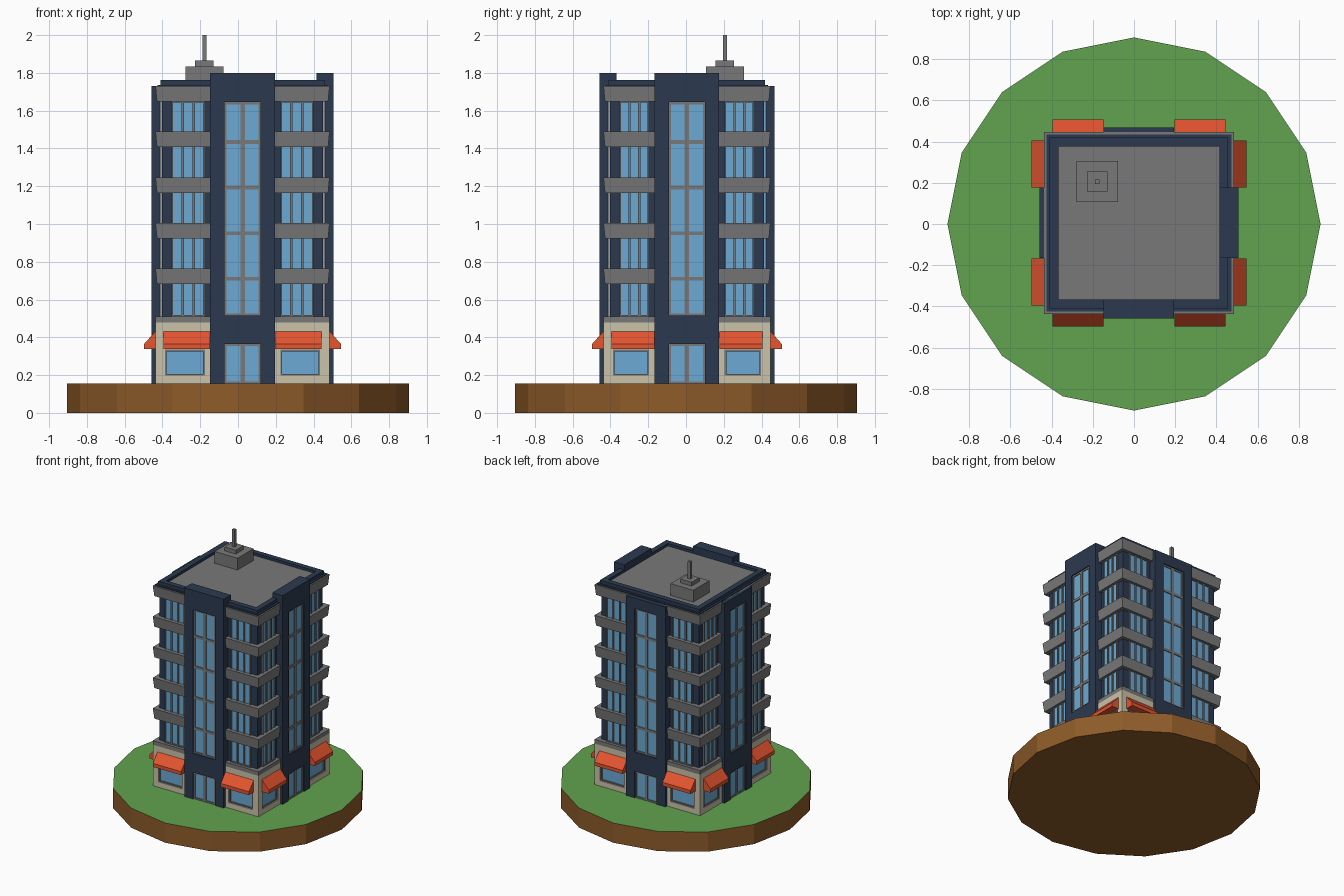
import bpy
import bmesh
from math import pi
from mathutils import Matrix, Vector

old = bpy.data.objects.get("Cube")
if old:
    bpy.data.objects.remove(old, do_unlink=True)


def material(name, rgb):
    m = bpy.data.materials.new(name)
    m.use_nodes = True
    m.diffuse_color = (*rgb, 1)
    m.node_tree.nodes["Principled BSDF"].inputs["Base Color"].default_value = (*rgb, 1)
    return m


NAVY = material("navy wall", (0.024, 0.042, 0.08))
GREY = material("grey concrete", (0.19, 0.19, 0.19))
GLASS = material("blue glass", (0.15, 0.4, 0.66))
CREAM = material("cream shopfront", (0.6, 0.55, 0.4))
RED = material("red awning", (0.78, 0.09, 0.03))
GREEN = material("green grass", (0.12, 0.36, 0.08))
BROWN = material("brown earth", (0.27, 0.105, 0.022))

CENTRE = Vector((0.024, 0.005, 0))
HX, HY = 0.461, 0.442          # half size of the balcony bands
GROUND, SLAB, ROOF = 0.155, 0.51, 1.73
FLOOR = 0.2415
PIER = 0.171                   # half width of the central piers


def finish(name, bm, *mats):
    bmesh.ops.recalc_face_normals(bm, faces=bm.faces)
    me = bpy.data.meshes.new(name)
    bm.to_mesh(me)
    bm.free()
    for m in mats:
        me.materials.append(m)
    ob = bpy.data.objects.new(name, me)
    bpy.context.collection.objects.link(ob)
    return ob


def loft(bm, lower, upper):
    """Close two matching rings of points into a solid."""
    a = [bm.verts.new(p) for p in lower]
    b = [bm.verts.new(p) for p in upper]
    bm.faces.new(a)
    bm.faces.new(b)
    for i in range(len(a)):
        j = (i + 1) % len(a)
        bm.faces.new((a[i], a[j], b[j], b[i]))


def slab(bm, inset_low, inset_high, z0, z1, c=CENTRE, hx=HX, hy=HY):
    def ring(inset, z):
        return [c + Vector((sx * (hx - inset), sy * (hy - inset), z))
                for sx, sy in ((-1, -1), (1, -1), (1, 1), (-1, 1))]
    loft(bm, ring(inset_low, z0), ring(inset_high, z1))


class Side:
    """One facade: u runs along it, n is the distance out from its band face."""

    def __init__(self, k):
        self.rot = Matrix.Rotation(k * pi / 2, 3, "Z")
        self.depth, self.half = (HX, HY) if k % 2 else (HY, HX)
        self.tall = k < 2      # front and right piers rise over the roof

    def prism(self, bm, u0, u1, profile):
        def ring(u):
            return [CENTRE + self.rot @ Vector((u, -(self.depth + n), z)) for n, z in profile]
        loft(bm, ring(u0), ring(u1))

    def box(self, bm, u0, u1, n0, n1, z0, z1):
        self.prism(bm, u0, u1, [(n0, z0), (n1, z0), (n1, z1), (n0, z1)])

    def frame(self, bm, u0, u1, n0, n1, z0, z1, w):
        for a, b in ((u0, u0 + w), (u1 - w, u1)):
            self.box(bm, a, b, n0, n1, z0, z1)
        for a, b in ((z0, z0 + w), (z1 - w, z1)):
            self.box(bm, u0 + w, u1 - w, n0, n1, a, b)


# Round ground with grass on its top face
bm = bmesh.new()
bmesh.ops.create_cone(bm, cap_ends=True, segments=16, radius1=0.905, radius2=0.905, depth=GROUND,
                      matrix=Matrix.Translation((0, 0, GROUND / 2)) @ Matrix.Rotation(pi / 2, 4, "Z"))
bm.normal_update()
for f in bm.faces:
    f.material_index = 1 if f.normal.z > 0.5 else 0
finish("ground_disc", bm, BROWN, GREEN)

# Main block, with the roof cap
bm = bmesh.new()
slab(bm, 0.035, 0.035, SLAB, 1.72)
slab(bm, 0.012, 0.012, 1.715, 1.737)
finish("tower_body", bm, NAVY)

# Grey bands at every floor
bm = bmesh.new()
slab(bm, 0, 0, 0.478, SLAB)
for i in range(5):
    top = ROOF - i * FLOOR
    slab(bm, 0.008, 0, top - 0.082, top)
finish("balcony_bands", bm, GREY)

# Roof deck and parapet
bm = bmesh.new()
slab(bm, 0.06, 0.06, 1.70, 1.742)
finish("roof_deck", bm, GREY)

sides = [Side(k) for k in range(4)]
parts = {n: bmesh.new() for n in ("parapet", "piers", "pier_glass", "pier_frames", "shop_walls", "shop_glass",
                                  "shop_frames", "awnings", "bay_glass", "bay_frames")}

for s in sides:
    s.box(parts["parapet"], -s.half + 0.028, s.half - 0.028, -0.07, -0.028, 1.73, 1.762)

    # Central pier: core, jambs, spandrel and header around the openings
    p, top = parts["piers"], 1.80 if s.tall else ROOF
    s.box(p, -PIER, PIER, -0.1, 0.002, GROUND, 1.70)
    for m in (-1, 1):
        s.box(p, m * 0.096, m * PIER, -0.02, 0.021, GROUND, top)
    s.box(p, -0.096, 0.096, -0.02, 0.021, 0.365, 0.515)
    s.box(p, -0.096, 0.096, -0.02, 0.021, 1.645, top)
    if s.tall:
        s.box(p, -PIER, PIER, -0.07, 0.021, 1.70, top)

    # Tall stair window and the entrance door
    g, f = parts["pier_glass"], parts["pier_frames"]
    for z0, z1 in ((GROUND, 0.365), (0.515, 1.645)):
        s.box(g, -0.096, 0.096, 0, 0.006, z0, z1)
        s.frame(f, -0.096, 0.096, 0, 0.013, z0, z1, 0.012)
        s.box(f, -0.012, 0.012, 0, 0.013, z0, z1)
    for i in range(4):
        z = 0.71 + i * FLOOR
        s.box(f, -0.096, 0.096, 0, 0.0125, z - 0.01, z + 0.01)

    for m in (-1, 1):
        # Shopfront
        w = parts["shop_walls"]
        end = s.half - 0.05
        s.box(w, m * PIER, m * (s.half - 0.02), -0.1, -0.02, GROUND, 0.478)
        s.box(w, m * PIER, m * 0.2, -0.03, 0, GROUND, 0.478)
        s.box(w, m * end, m * s.half, -0.05, 0, GROUND, 0.478)
        s.box(w, m * 0.2, m * end, -0.03, 0, GROUND, 0.198)
        s.box(w, m * 0.2, m * end, -0.03, 0, 0.335, 0.478)
        s.box(parts["shop_glass"], m * 0.2, m * end, -0.025, -0.014, 0.198, 0.335)
        lo, hi = sorted((m * 0.2, m * end))
        s.frame(parts["shop_frames"], lo, hi, -0.025, -0.006, 0.198, 0.335, 0.009)

        # Awning with a sloping top and a short valance
        s.prism(parts["awnings"], m * (PIER + 0.002), m * (s.half - 0.042),
                [(-0.01, 0.337), (0.06, 0.337), (0.06, 0.365), (0, 0.432), (-0.01, 0.432)])

        # Windows of the side bays, seen between the bands
        lo, hi = sorted((m * 0.2, m * (s.half - 0.086)))
        s.box(parts["bay_glass"], lo, hi, -0.04, -0.030, SLAB, 1.65)
        s.frame(parts["bay_frames"], lo, hi, -0.04, -0.022, SLAB, 1.65, 0.008)
        for t in (1 / 3, 2 / 3):
            u = lo + (hi - lo) * t
            s.box(parts["bay_frames"], u - 0.006, u + 0.006, -0.04, -0.022, SLAB, 1.65)

colours = {"parapet": NAVY, "piers": NAVY, "pier_frames": GREY, "shop_walls": CREAM,
           "shop_frames": GREY, "awnings": RED, "bay_frames": GREY}
for name, bm in parts.items():
    finish(name, bm, colours.get(name, GLASS))

# Rooftop plant box and mast
bm = bmesh.new()
spot = Vector((-0.178, 0.206, 0))
for half, z0, z1 in ((0.1, 1.73, 1.835), (0.049, 1.83, 1.865), (0.011, 1.86, 2.0)):
    slab(bm, 0, 0, z0, z1, spot, half, half)
finish("roof_mast", bm, GREY)
